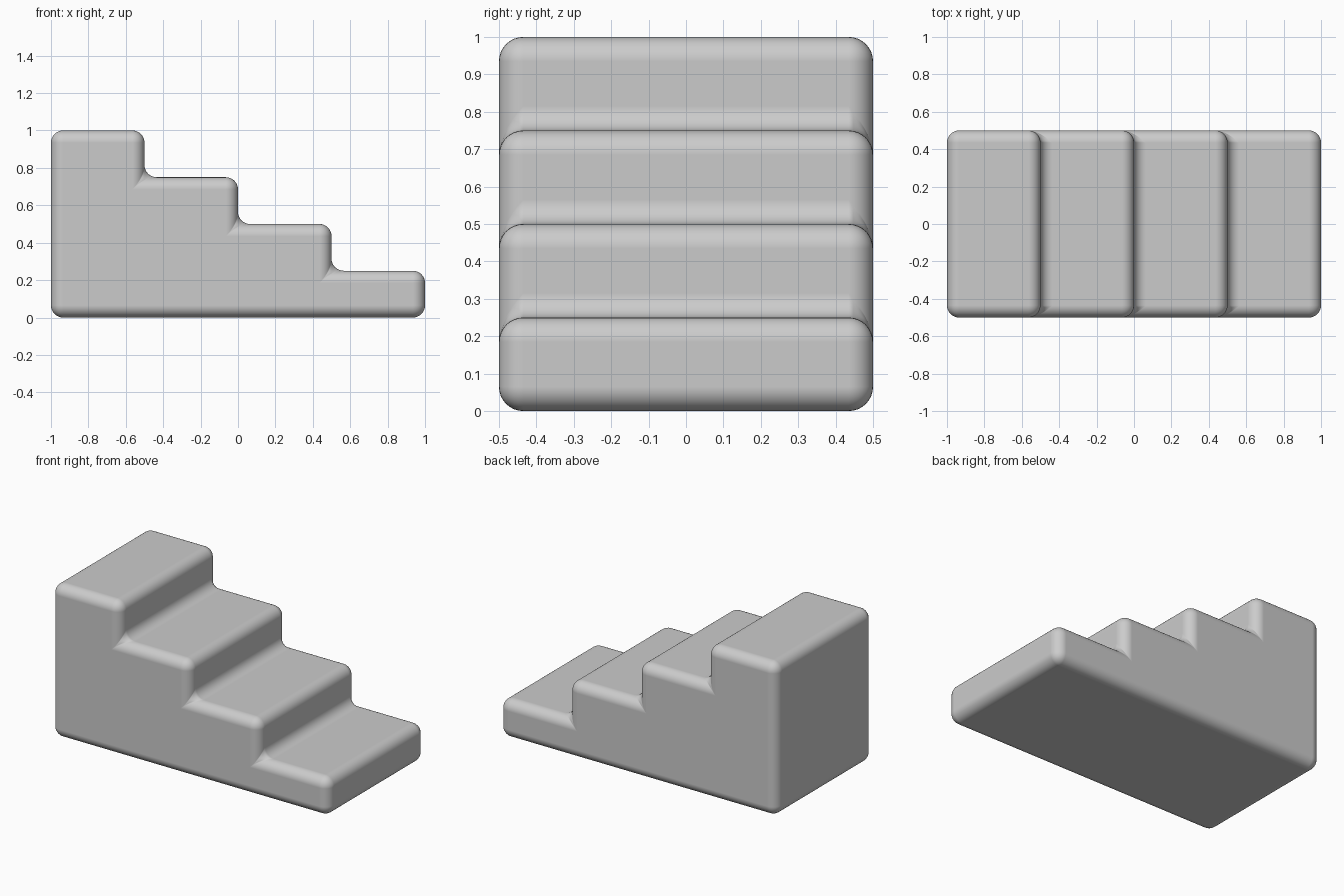
import bpy, bmesh

if "Cube" in bpy.data.objects:
    bpy.data.objects.remove(bpy.data.objects["Cube"])

STEPS, RUN, RISE, HALF_DEPTH = 4, 0.5, 0.25, 0.5

# Stepped side profile, highest step at -x
profile = [(1.0, 0.0)]
for i in range(STEPS):
    z = RISE * (i + 1)
    profile += [(1.0 - RUN * i, z), (1.0 - RUN * (i + 1), z)]
profile.append((-1.0, 0.0))

# Extrude the profile across the depth
bm = bmesh.new()
face = bm.faces.new([bm.verts.new((x, -HALF_DEPTH, z)) for x, z in profile])
ext = bmesh.ops.extrude_face_region(bm, geom=[face])
moved = [g for g in ext["geom"] if isinstance(g, bmesh.types.BMVert)]
bmesh.ops.translate(bm, verts=moved, vec=(0, 2 * HALF_DEPTH, 0))
bmesh.ops.recalc_face_normals(bm, faces=bm.faces)
mesh = bpy.data.meshes.new("staircase")
bm.to_mesh(mesh)
bm.free()

staircase = bpy.data.objects.new("staircase", mesh)
bpy.context.collection.objects.link(staircase)

# Soft rounding on every edge, including the inner corners
bevel = staircase.modifiers.new("rounding", 'BEVEL')
bevel.width = 0.065
bevel.segments = 8
bevel.limit_method = 'ANGLE'

bpy.context.view_layer.objects.active = staircase
staircase.select_set(True)
bpy.ops.object.shade_smooth_by_angle()
mesh.polygons.foreach_set("use_smooth", [True] * len(mesh.polygons))
mesh.attributes.remove(mesh.attributes["sharp_edge"]) if "sharp_edge" in mesh.attributes else None
bevel.harden_normals = True
